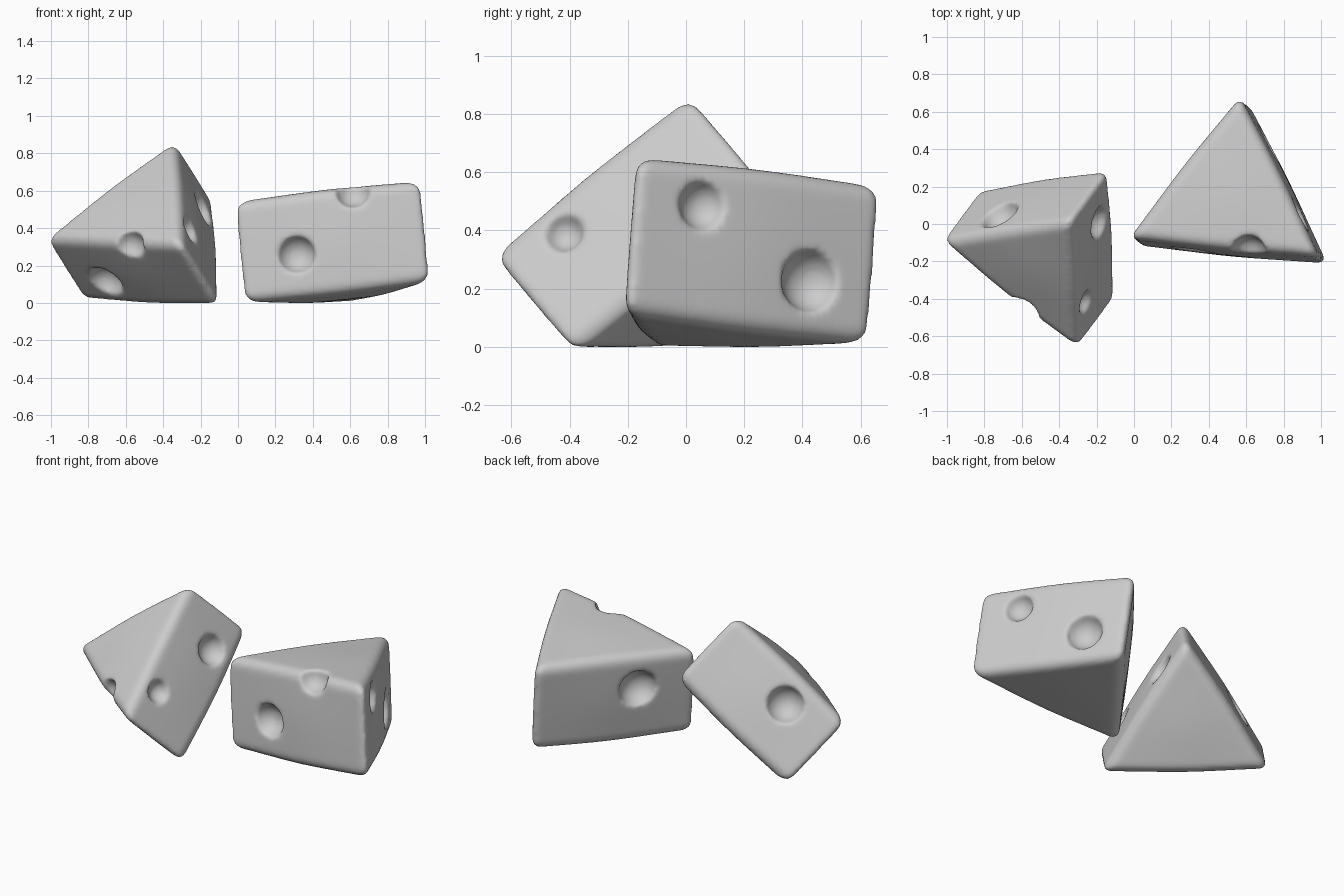
import bpy
import bmesh
from mathutils import Vector

cube = bpy.data.objects.get("Cube")
if cube:
    bpy.data.objects.remove(cube, do_unlink=True)

# One plain grey material
GREY = (0.6, 0.6, 0.6, 1)
grey = bpy.data.materials.new("plain grey")
grey.use_nodes = True
grey.diffuse_color = GREY
shader = next(n for n in grey.node_tree.nodes if n.type == 'BSDF_PRINCIPLED')
shader.inputs["Base Color"].default_value = GREY


def add_object(name, bm, location):
    mesh = bpy.data.meshes.new(name)
    bm.to_mesh(mesh)
    bm.free()
    obj = bpy.data.objects.new(name, mesh)
    obj.location = location
    bpy.context.scene.collection.objects.link(obj)
    return obj


def rounded_prism(name, corners, depth):
    """Triangular block around its own centre, with rounded edges."""
    bm = bmesh.new()
    middle = sum(corners, Vector()) / 3
    half = depth / 2 + depth.normalized() * 0.012
    spread = [(c - middle) * 1.085 for c in corners]
    near = [bm.verts.new(c - half) for c in spread]
    far = [bm.verts.new(c + half) for c in spread]
    bm.faces.new(near)
    bm.faces.new(far[::-1])
    for i in range(3):
        j = (i + 1) % 3
        bm.faces.new((near[j], near[i], far[i], far[j]))
    bmesh.ops.recalc_face_normals(bm, faces=bm.faces[:])
    bmesh.ops.bevel(bm, geom=bm.edges[:], offset=0.05, segments=5,
                    profile=0.5, affect='EDGES', clamp_overlap=True)
    return add_object(name, bm, middle + depth / 2)


def hollow_cutter(corners, depth, i, j, u, v, radius):
    """Ball placed on the side face between two corners; v = 0 is on its edge."""
    edge = corners[j] - corners[i]
    point = corners[i] + edge * u + depth * v
    normal = edge.cross(depth).normalized()
    centre = sum(corners, Vector()) / 3 + depth / 2
    if normal.dot(point - centre) < 0:
        normal = -normal
    lift = 0.03 + 0.25 * radius if v > 0 else 0.035
    bm = bmesh.new()
    bmesh.ops.create_icosphere(bm, subdivisions=4, radius=radius * 1.03)
    obj = add_object("hollow_cutter", bm, point + normal * lift)
    obj.hide_render = True
    return obj


def even_skin(obj, size):
    remesh = obj.modifiers.new("even_skin", 'REMESH')
    remesh.mode = 'VOXEL'
    remesh.voxel_size = size


def wedge(name, corners, depth, hollows):
    corners = [Vector(c) for c in corners]
    depth = Vector(depth)
    obj = rounded_prism(name, corners, depth)
    # Slightly swollen faces
    even_skin(obj, 0.015)
    swell = obj.modifiers.new("swell", 'CAST')
    swell.cast_type = 'SPHERE'
    swell.factor = 0.05
    swell.use_radius_as_size = False
    swell.size = 0.62
    # Hollows
    cutters = [hollow_cutter(corners, depth, *h) for h in hollows]
    for cutter in cutters:
        cut = obj.modifiers.new("hollow", 'BOOLEAN')
        cut.operation = 'DIFFERENCE'
        cut.solver = 'EXACT'
        cut.object = cutter
    # Soft rims and edges
    even_skin(obj, 0.012)
    soften = obj.modifiers.new("soften", 'SMOOTH')
    soften.factor = 0.5
    soften.iterations = 10
    bpy.context.view_layer.update()
    graph = bpy.context.evaluated_depsgraph_get()
    mesh = bpy.data.meshes.new_from_object(obj.evaluated_get(graph))
    obj.modifiers.clear()
    obj.data = mesh
    for cutter in cutters:
        bpy.data.objects.remove(cutter, do_unlink=True)
    mesh.materials.clear()
    mesh.materials.append(grey)
    for poly in mesh.polygons:
        poly.material_index = 0
        poly.use_smooth = True
    # Rest on the ground
    obj.location.z = -min(v.co.z for v in mesh.vertices)


# Tilted wedge leaning on its lower edge
wedge("leaning_wedge",
      [(-1, -0.1, 0.36), (-0.355, 0, 0.85), (-0.32, -0.64, 0.33)],
      (0.2, 0.27, -0.32),
      [(0, 2, 0.63, 0, 0.085),       # notch on the front edge
       (0, 2, 0.26, 0.64, 0.1),      # lower face
       (0, 1, 0.355, 0.33, 0.105),   # rear face
       (2, 1, 0.26, 0.235, 0.068),   # side face
       (2, 1, 0.745, 0.665, 0.09)])

# Wedge lying nearly flat
wedge("flat_wedge",
      [(0.01, -0.06, 0.53), (0.56, 0.64, 0.54), (0.95, -0.15, 0.635)],
      (0.05, -0.04, -0.52),
      [(0, 2, 0.645, 0, 0.09),       # notch on the top front edge
       (0, 2, 0.295, 0.59, 0.1),     # front face
       (1, 0, 0.65, 0.37, 0.112),    # rear face
       (2, 1, 0.255, 0.25, 0.085),   # side face
       (2, 1, 0.745, 0.66, 0.108)])
